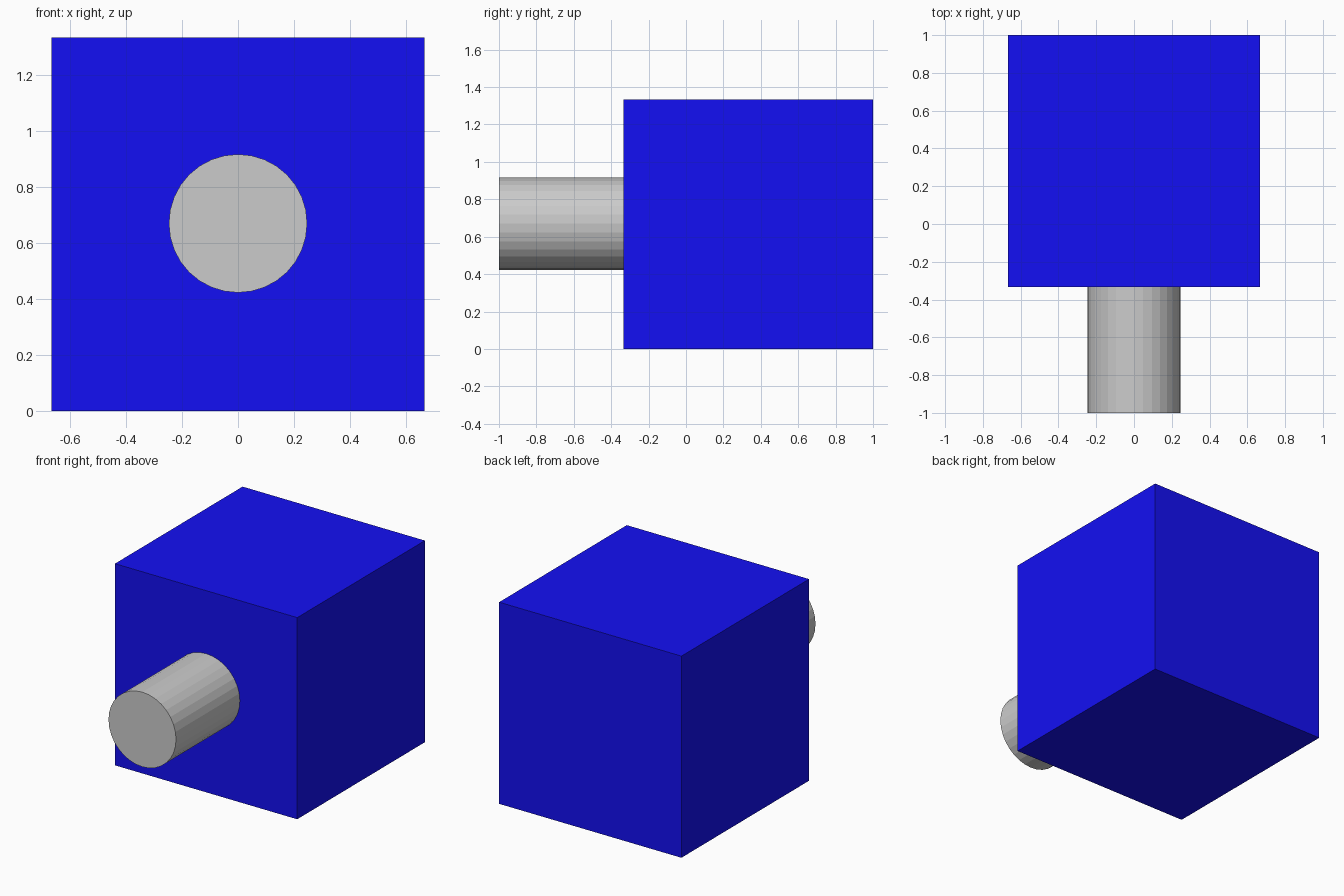
import bpy
import math

if "Cube" in bpy.data.objects:
    bpy.data.objects.remove(bpy.data.objects["Cube"])

SIDE = 4 / 3          # edge of the block
FRONT = -1 / 3        # y of the block's front face
MID_Z = SIDE / 2
PEG_RADIUS = 0.247
EMBED = 0.02          # peg sinks slightly into the block

# Block
bpy.ops.mesh.primitive_cube_add(size=SIDE, location=(0, FRONT + SIDE / 2, MID_Z))
block = bpy.context.object
block.name = "block"
blue = bpy.data.materials.new("blue")
blue.diffuse_color = (0.007, 0.005, 0.9, 1)
blue.use_nodes = True
blue.node_tree.nodes["Principled BSDF"].inputs["Base Color"].default_value = blue.diffuse_color
block.data.materials.append(blue)

# Round peg projecting from the front face, flat shaded
length = FRONT + EMBED + 1
bpy.ops.mesh.primitive_cylinder_add(
    vertices=32, radius=PEG_RADIUS, depth=length,
    location=(0, -1 + length / 2, 0.67), rotation=(math.pi / 2, 0, 0))
bpy.context.object.name = "front_peg"
